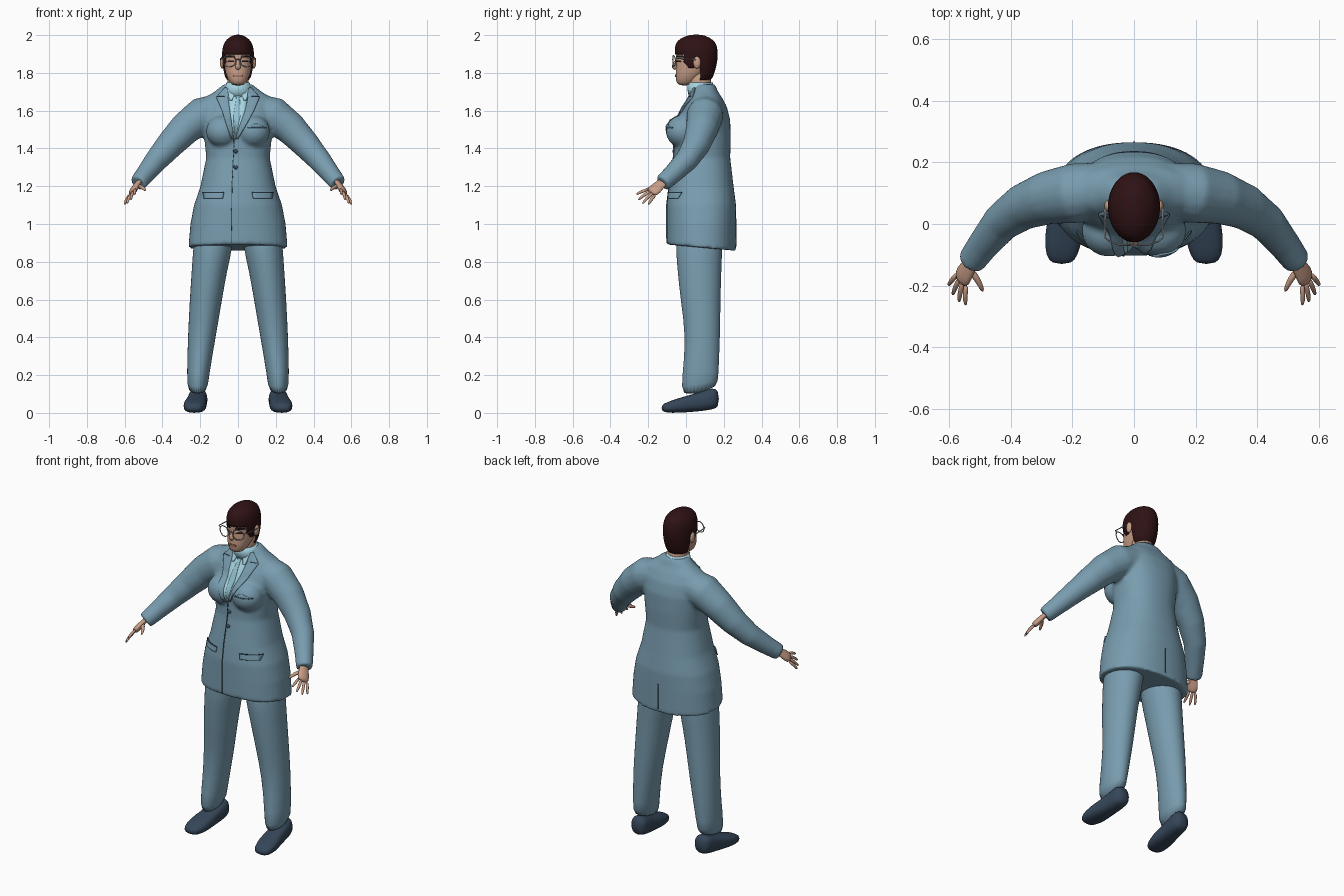
import bpy, bmesh, math
from mathutils import Vector
from mathutils.bvhtree import BVHTree

cube = bpy.data.objects.get("Cube")
if cube:
    bpy.data.objects.remove(cube, do_unlink=True)


def material(name, r, g, b):
    mat = bpy.data.materials.new(name)
    mat.use_nodes = True
    mat.diffuse_color = (r, g, b, 1)
    shader = mat.node_tree.nodes["Principled BSDF"]
    shader.inputs["Base Color"].default_value = (r, g, b, 1)
    shader.inputs["Roughness"].default_value = 0.7
    return mat


SUIT = material("suit_blue", .19, .335, .43)
SEAM = material("seam_dark_blue", .04, .08, .11)
SHIRT = material("shirt_pale_blue", .38, .66, .76)
TIE = material("tie_light_blue", .29, .54, .64)
SKIN = material("skin", .58, .34, .24)
LIPS = material("lips", .4, .19, .14)
HAIR = material("hair_dark_brown", .028, .006, .007)
BROW = material("brow_black", .01, .008, .008)
SHOE = material("shoe_navy", .036, .062, .1)
METAL = material("frame_grey", .36, .38, .4)


def make(name, bm, mat, subsurf=0, mirror=False):
    """Turn a bmesh into a smooth shaded object."""
    bmesh.ops.recalc_face_normals(bm, faces=bm.faces)
    mesh = bpy.data.meshes.new(name)
    bm.to_mesh(mesh)
    bm.free()
    mesh.materials.append(mat)
    mesh.shade_smooth()
    obj = bpy.data.objects.new(name, mesh)
    bpy.context.collection.objects.link(obj)
    if mirror:
        obj.modifiers.new("mirror", 'MIRROR').use_mirror_merge = False
    if subsurf:
        mod = obj.modifiers.new("subsurf", 'SUBSURF')
        mod.levels = mod.render_levels = subsurf
    return obj


def bake(obj):
    """Apply all modifiers and return a tree for draping onto the surface."""
    graph = bpy.context.evaluated_depsgraph_get()
    mesh = bpy.data.meshes.new_from_object(obj.evaluated_get(graph))
    obj.modifiers.clear()
    obj.data = mesh
    mesh.shade_smooth()
    return BVHTree.FromPolygons([v.co for v in mesh.vertices],
                                [p.vertices for p in mesh.polygons])


def loft(bm, rings, sides=24, power=2.0):
    """Skin superellipse rings given as (centre, u axis, v axis)."""
    def bulge(t):
        return math.copysign(abs(t) ** (2 / power), t)
    loops = []
    for c, u, v in rings:
        angles = [math.tau * i / sides for i in range(sides)]
        loops.append([bm.verts.new(c + u * bulge(math.cos(a)) + v * bulge(math.sin(a))) for a in angles])
    for a, b in zip(loops, loops[1:]):
        for i in range(sides):
            j = (i + 1) % sides
            bm.faces.new((a[i], a[j], b[j], b[i]))
    bm.faces.new(loops[0])
    bm.faces.new(loops[-1])


def stack(bm, rows, **kw):
    """Upright loft, rows of (z, centre x, front y, back y, half width, tilt)."""
    rings = []
    for z, x, front, back, half, *tilt in rows:
        depth = (back - front) / 2
        slope = tilt[0] if tilt else 0
        rings.append((Vector((x, (front + back) / 2, z)), Vector((half, 0, 0)),
                      Vector((0, depth, depth * slope))))
    loft(bm, rings, **kw)


def tube(bm, points, ref=(0, 0, 1), flat=1.0, sides=16):
    """Loft along a path of (x, y, z, radius)."""
    pos = [Vector(p[:3]) for p in points]
    rings = []
    for i, p in enumerate(pos):
        t = (pos[min(i + 1, len(pos) - 1)] - pos[max(i - 1, 0)]).normalized()
        u = Vector(ref)
        u = (u - t * u.dot(t)).normalized()
        rings.append((p, u * points[i][3], t.cross(u) * points[i][3] * flat))
    loft(bm, rings, sides)


def blob(bm, centre, size):
    new = bmesh.ops.create_uvsphere(bm, u_segments=20, v_segments=12, radius=1)["verts"]
    bmesh.ops.scale(bm, vec=size, verts=new)
    bmesh.ops.translate(bm, vec=centre, verts=new)


def patch(name, tree, rows, lift, mat, side=-1, n=6):
    """Thin plate draped on a surface, rows of (z, left x, right x)."""
    bm = bmesh.new()
    grid = []
    for k, (a, b) in enumerate(zip(rows, rows[1:])):
        for s in range(0 if k == 0 else 1, n + 1):
            z, x0, x1 = (p + (q - p) * s / n for p, q in zip(a, b))
            line = []
            for i in range(n + 1):
                x = x0 + (x1 - x0) * i / n
                hit = tree.ray_cast(Vector((x, side, z)), Vector((0, -side, 0)))[0]
                line.append(bm.verts.new((x, (hit.y if hit else .05) + side * lift, z)))
            grid.append(line)
    for a, b in zip(grid, grid[1:]):
        for i in range(n):
            bm.faces.new((a[i], a[i + 1], b[i + 1], b[i]))
    obj = make(name, bm, mat)
    mod = obj.modifiers.new("thickness", 'SOLIDIFY')
    mod.thickness, mod.offset = .006, 0


# Jacket: body, bust and sleeves fused into one skin
bm = bmesh.new()
stack(bm, [(.875, 0, -.103, .265, .263, -.09), (1.0, 0, -.103, .265, .252), (1.1, 0, -.103, .265, .233),
           (1.2, 0, -.09, .252, .199), (1.35, 0, -.066, .234, .168), (1.45, 0, -.065, .237, .178),
           (1.55, 0, -.05, .234, .188), (1.62, 0, -.015, .217, .185), (1.67, 0, .02, .19, .175),
           (1.7, 0, .032, .17, .125), (1.74, 0, .045, .153, .075)], sides=40, power=2.3)
for s in (-1, 1):
    blob(bm, (s * .08, -.022, 1.49), (.09, .085, .085))
    tube(bm, [(s * .1, .11, 1.6, .09), (s * .19, .1, 1.575, .098), (s * .28, .085, 1.505, .087),
              (s * .36, .055, 1.42, .075), (s * .43, .005, 1.34, .063), (s * .49, -.07, 1.265, .052),
              (s * .53, -.125, 1.215, .046)])
jacket = make("jacket", bm, SUIT)
mod = jacket.modifiers.new("fuse", 'REMESH')
mod.mode, mod.voxel_size = 'VOXEL', .01
mod = jacket.modifiers.new("soften", 'SMOOTH')
mod.factor, mod.iterations = .5, 7
cloth = bake(jacket)

# Shirt front, tie and lapels draped on the chest
patch("shirt_front", cloth, [(1.71, -.055, .055), (1.6, -.045, .04), (1.45, -.024, -.014)], .003, SHIRT)
patch("tie", cloth, [(1.69, -.013, .013), (1.665, -.009, .009), (1.57, -.024, .012), (1.47, -.02, -.012)], .006, TIE)
patch("left_lapel", cloth, [(1.72, .045, .07), (1.67, .052, .115), (1.6, .038, .085), (1.45, -.014, .0)], .005, SUIT)
patch("right_lapel", cloth, [(1.72, -.07, -.045), (1.67, -.115, -.052), (1.6, -.085, -.043), (1.45, -.036, -.024)],
      .005, SUIT)
for s, name in ((1, "left"), (-1, "right")):
    patch(name + "_shirt_collar", cloth, [(1.715, s * .01, s * .055), (1.655, s * .03, s * .045)], .008, SHIRT)
    patch(name + "_lapel_notch", cloth, [(1.675, s * .07, s * .11), (1.671, s * .07, s * .11)], .007, SEAM, n=3)
    patch(name + "_pocket_flap", cloth, [(1.165, s * .075, s * .185), (1.135, s * .08, s * .18)], .007, SUIT)
    patch(name + "_pocket_line", cloth, [(1.168, s * .075, s * .185), (1.163, s * .075, s * .185)], .008, SEAM)

# Jacket seams, breast pocket and buttons
patch("front_opening", cloth, [(1.45, -.022, -.018), (1.2, -.034, -.03), (.9, -.038, -.034)], .001, SEAM)
patch("back_vent", cloth, [(1.03, -.002, .002), (.88, -.002, .002)], .001, SEAM, side=1)
patch("breast_pocket", cloth, [(1.512, .05, .15), (1.505, .05, .15)], .002, SEAM)
patch("handkerchief", cloth, [(1.53, .085, .1), (1.512, .06, .145)], .004, SUIT)
for z in (1.385, 1.3):
    hit = cloth.ray_cast(Vector((-.012, -1, z)), Vector((0, 1, 0)))[0]
    bm = bmesh.new()
    blob(bm, hit, (.011, .007, .011))
    make("button", bm, SEAM)

# Trousers and shoes
bm = bmesh.new()
stack(bm, [(.1, .215, -.03, .17, .053, .3), (.2, .212, -.02, .172, .059), (.4, .192, 0, .181, .074),
           (.6, .17, -.03, .183, .086), (.75, .152, -.045, .188, .094), (.86, .135, -.055, .192, .104),
           (1.0, .12, -.05, .2, .105)])
make("trousers", bm, SUIT, 1, True)
bm = bmesh.new()
loft(bm, [(Vector((x, y, (low + top) / 2)), Vector((half, 0, 0)), Vector((0, 0, (top - low) / 2)))
          for y, x, low, top, half in (
    (-.13, .234, .012, .04, .03), (-.105, .234, 0, .056, .052), (-.04, .228, 0, .078, .063),
    (.02, .222, .004, .095, .056), (.09, .215, .01, .115, .052), (.14, .212, .018, .135, .052),
    (.175, .21, .03, .12, .036))], power=2.5)
make("shoes", bm, SHOE, 1, True)

# Hands: flat palm, four fingers and a thumb
bm = bmesh.new()
across = Vector((.53, .65, -.53))
tube(bm, [(.515, -.105, 1.235, .03), (.533, -.135, 1.212, .028), (.55, -.16, 1.185, .037),
          (.562, -.19, 1.163, .034)], ref=across, flat=.5)
for k, tip in enumerate([(.545, -.265, 1.155), (.567, -.255, 1.125), (.588, -.232, 1.105), (.602, -.2, 1.1)]):
    base = Vector((.558, -.178, 1.17)) + across * (k - 1.5) * .018
    mid = base.lerp(Vector(tip), .55) + Vector((.004, -.003, .004))
    tube(bm, [(*base, .01), (*mid, .009), (*tip, .006)], ref=across, sides=8)
tube(bm, [(.535, -.145, 1.205, .014), (.505, -.18, 1.195, .011), (.488, -.222, 1.175, .007)], sides=8)
make("hands", bm, SKIN, 1, True)

# Neck, shirt collar band and head
bm = bmesh.new()
stack(bm, [(1.66, 0, .025, .15, .06), (1.75, 0, .002, .132, .056), (1.83, 0, .0, .13, .056)])
make("neck", bm, SKIN, 1)
bm = bmesh.new()
stack(bm, [(1.67, 0, .015, .155, .08), (1.71, 0, .008, .15, .073), (1.748, 0, .008, .142, .062)])
make("shirt_collar_band", bm, SHIRT)
bm = bmesh.new()
stack(bm, [(1.733, 0, -.035, .02, .026), (1.75, 0, -.052, .05, .045), (1.785, 0, -.056, .085, .062),
           (1.82, 0, -.054, .125, .071), (1.87, 0, -.05, .15, .077), (1.92, 0, -.052, .153, .077),
           (1.96, 0, -.04, .14, .064), (1.985, 0, .01, .09, .03)], power=2.2)
head = make("head", bm, SKIN, 2)
face = bake(head)
bm = bmesh.new()
tube(bm, [(0, -.045, 1.878, .007), (0, -.06, 1.848, .01), (0, -.066, 1.832, .015), (0, -.05, 1.82, .012)],
     ref=(1, 0, 0))
make("nose", bm, SKIN, 1)
bm = bmesh.new()
blob(bm, (.083, .058, 1.855), (.013, .02, .032))
make("ears", bm, SKIN, mirror=True)

# Facial details
patch("mouth", face, [(1.79, -.02, .02), (1.785, -.026, .026), (1.778, -.016, .016)], .002, LIPS)
for s, name in ((1, "left"), (-1, "right")):
    patch(name + "_brow", face, [(1.893, s * .02, s * .06), (1.882, s * .015, s * .064)], .002, BROW)
    patch(name + "_eye", face, [(1.866, s * .025, s * .05), (1.858, s * .02, s * .053)], .002, BROW)

# Hair: skull cap with the face, ears and neck left open
bm = bmesh.new()
stack(bm, [(1.745, 0, .0, .13, .06), (1.8, 0, -.02, .152, .076), (1.85, 0, -.05, .165, .084),
           (1.9, 0, -.06, .17, .086), (1.94, 0, -.06, .165, .081), (1.97, 0, -.047, .152, .068),
           (1.99, 0, -.015, .118, .044), (2.003, 0, .025, .085, .016)], sides=32)
hair = make("hair", bm, HAIR, 2)
bake(hair)
bm = bmesh.new()
bm.from_mesh(hair.data)
gone = []
for f in bm.faces:
    c = f.calc_center_median()
    keep = c.z > 1.9 or (c.y > -.012 and c.z > 1.825 and not (.04 < c.y < .075 and c.z < 1.875))
    keep = keep or (c.y > .075 and c.z > 1.755)
    if not keep:
        gone.append(f)
bmesh.ops.delete(bm, geom=gone, context='FACES')
bm.to_mesh(hair.data)
bm.free()
hair.modifiers.new("thickness", 'SOLIDIFY').thickness = .008

# Glasses: rims, bridge and temples
bm = bmesh.new()
ring = [(.046 + .034 * math.cos(a), -.068 + .012 * max(0, math.cos(a)), 1.862 + .03 * math.sin(a), .0028)
        for a in (math.tau * i / 24 for i in range(25))]
tube(bm, ring, ref=(0, 1, 0), sides=6)
tube(bm, [(0, -.072, 1.872, .0028), (.014, -.068, 1.868, .0028)], sides=6)
tube(bm, [(.078, -.056, 1.874, .003), (.094, -.045, 1.876, .003), (.094, .045, 1.872, .003),
          (.088, .07, 1.855, .003)], sides=6)
make("glasses", bm, METAL, mirror=True)
